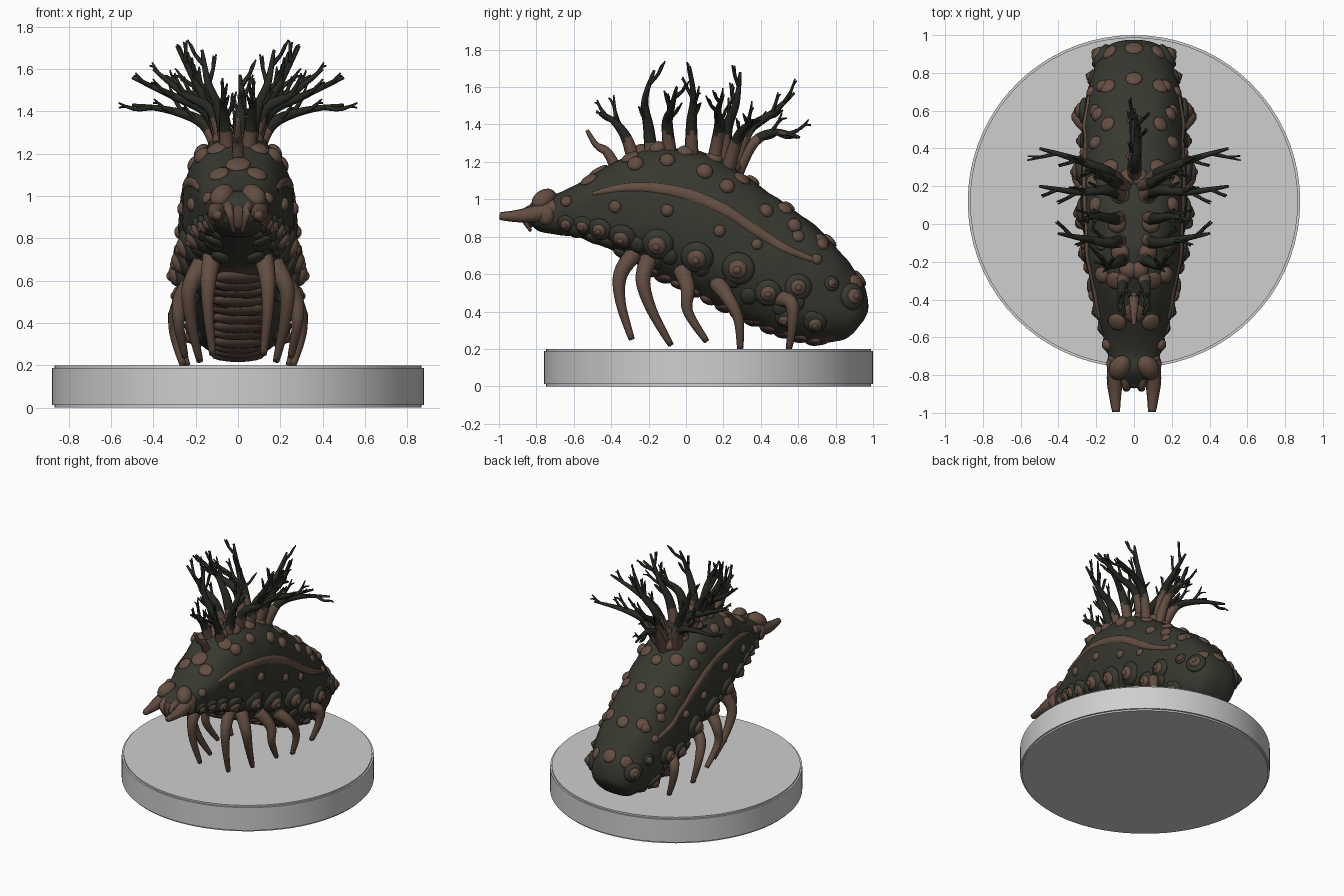
import bpy, bmesh, math, random
from mathutils import Vector, Matrix, noise
from mathutils.bvhtree import BVHTree

random.seed(4)
cube = bpy.data.objects.get("Cube")
if cube:
    bpy.data.objects.remove(cube)


def material(name, r, g, b):
    m = bpy.data.materials.new(name)
    m.use_nodes = True
    m.diffuse_color = (r, g, b, 1)
    m.node_tree.nodes["Principled BSDF"].inputs["Base Color"].default_value = (r, g, b, 1)
    return m


HIDE, BROWN, TWIG, BELLY, STONE = range(5)
MATS = [material("dark_olive_hide", .038, .040, .029),
        material("warm_brown", .125, .076, .054),
        material("blackish_green", .020, .023, .016),
        material("deep_brown", .085, .052, .038),
        material("pale_grey", .62, .62, .62)]


def finish(bm, name):
    bmesh.ops.recalc_face_normals(bm, faces=bm.faces)
    mesh = bpy.data.meshes.new(name)
    for m in MATS:
        mesh.materials.append(m)
    bm.to_mesh(mesh)
    bm.free()
    mesh.shade_smooth()
    ob = bpy.data.objects.new(name, mesh)
    bpy.context.collection.objects.link(ob)
    return ob


def smooth(keys, steps):
    """Catmull-Rom samples through tuples of any length."""
    keys = [Vector(k) for k in keys]
    out = []
    for i in range(len(keys) - 1):
        a, b = keys[max(i - 1, 0)], keys[i]
        c, d = keys[i + 1], keys[min(i + 2, len(keys) - 1)]
        for s in range(steps):
            t = s / steps
            out.append(b + (c - a) * (t / 2) + (2 * a - 5 * b + 4 * c - d) * (t * t / 2)
                       + (3 * b - a - 3 * c + d) * (t ** 3 / 2))
    return out + [keys[-1]]


def skin(bm, rings, mat):
    rows = [[bm.verts.new(p) for p in ring] for ring in rings]
    n = len(rows[0])
    faces = [bm.faces.new((p[i], p[(i + 1) % n], q[(i + 1) % n], q[i]))
             for p, q in zip(rows, rows[1:]) for i in range(n)]
    faces += [bm.faces.new(rows[0]), bm.faces.new(rows[-1])]
    for f in faces:
        f.material_index = mat(f.calc_center_median()) if callable(mat) else mat


def tube(bm, keys, r0, r1, mat, steps=5, sides=8):
    pts = smooth(keys, steps)
    rings = []
    for i, p in enumerate(pts):
        d = pts[min(i + 1, len(pts) - 1)] - pts[max(i - 1, 0)]
        u = d.cross(Vector((.3, 1, .1)) if abs(d.normalized().y) < .8 else Vector((1, .1, .2))).normalized()
        v = d.cross(u).normalized()
        r = r0 + (r1 - r0) * i / (len(pts) - 1)
        rings.append([p + r * (u * math.cos(a) + v * math.sin(a))
                      for a in (math.tau * k / sides for k in range(sides))])
    skin(bm, rings, mat)


def blob(bm, pos, normal, size, mat):
    rot = Vector(normal).to_track_quat('Z', 'Y').to_matrix().to_4x4()
    made = bmesh.ops.create_uvsphere(bm, u_segments=14, v_segments=8, radius=1,
                                     matrix=Matrix.Translation(pos) @ rot @ Matrix.Diagonal((*size, 1)))
    for f in {f for v in made["verts"] for f in v.link_faces}:
        f.material_index = mat


# Round base slab
bm = bmesh.new()
bmesh.ops.create_cone(bm, cap_ends=True, segments=72, radius1=.88, radius2=.88, depth=.2,
                      matrix=Matrix.Translation((0, .12, .1)))
rim = [e for e in bm.edges if abs(e.verts[0].co.z - e.verts[1].co.z) < .01]
bmesh.ops.bevel(bm, geom=rim, offset=.012, segments=2, affect='EDGES')
for f in bm.faces:
    f.material_index = STONE
base = finish(bm, "base_slab")
bpy.context.view_layer.objects.active = base
base.select_set(True)
bpy.ops.object.shade_smooth_by_angle(angle=math.radians(40))
base.select_set(False)

# Grub body: back point (y, z), belly point (y, z), half width
SECTIONS = [(-.85, .96, -.84, .87, .07), (-.78, 1.02, -.78, .83, .12), (-.68, 1.04, -.67, .81, .145),
            (-.55, 1.1, -.52, .78, .18), (-.38, 1.2, -.36, .71, .22), (-.2, 1.27, -.2, .61, .255),
            (0, 1.27, 0, .52, .27), (.2, 1.21, .13, .45, .275), (.45, 1.03, .35, .34, .275),
            (.62, .92, .47, .29, .265), (.78, .77, .58, .26, .25), (.89, .64, .66, .24, .225),
            (.955, .53, .74, .235, .19), (.975, .42, .84, .25, .14), (.95, .35, .89, .28, .06)]
rings = []
for ty, tz, by, bz, hw in ((*s,) for s in [list(v) for v in smooth(SECTIONS, 5)]):
    ring = []
    for k in range(44):
        a = math.tau * k / 44
        c, s = math.cos(a), math.sin(a)
        t = .5 + .5 * math.copysign(abs(s) ** .9, s)
        p = Vector((hw * math.copysign(abs(c) ** .8, c), by + (ty - by) * t, bz + (tz - bz) * t))
        out = Vector((c, 0, s))
        lump = noise.noise(Vector((abs(p.x), p.y, p.z)) * 9) * .013
        ring.append(p + out * lump)
    rings.append(ring)


def hide_rule(p):
    floor = .52 - .42 * p.y
    return BELLY if abs(p.x) < .13 and p.z < floor + .1 and -.3 < p.y < .8 and p.z < .66 else HIDE


bm = bmesh.new()
skin(bm, rings, hide_rule)
bmesh.ops.recalc_face_normals(bm, faces=bm.faces)
tree = BVHTree.FromBMesh(bm)
finish(bm, "grub_body")


def on_side(y, z):
    hit = tree.ray_cast(Vector((2, y, z)), Vector((-1, 0, 0)))
    return (hit[0], hit[1]) if hit[0] else tree.find_nearest(Vector((.15, y, z)))[:2]


def on_back(x, y):
    hit = tree.ray_cast(Vector((x, y, 3)), Vector((0, 0, -1)))
    return (hit[0], hit[1]) if hit[0] else tree.find_nearest(Vector((x, y, .5)))[:2]


# Segmented belly ridges
bm = bmesh.new()
for i in range(12):
    y = -.2 + i * .08
    spot = tree.ray_cast(Vector((0, y, -1)), Vector((0, 0, 1)))
    if spot[0]:
        blob(bm, spot[0] + Vector((0, 0, .012)), spot[1], (.13, .047, .03), BELLY)
blob(bm, (0, .72, .255), (0, .2, -1), (.06, .06, .035), BROWN)
finish(bm, "belly_ridges")

# Warts: raised hide mounds with brown domes, mirrored
LOWER = [(-.64, .87, .035), (-.55, .86, .04), (-.46, .84, .045), (-.34, .8, .055), (-.15, .76, .062),
         (.06, .69, .064), (.28, .63, .064), (.44, .5, .052), (.6, .53, .052), (.53, .36, .04),
         (.69, .34, .045), (.89, .48, .052), (.78, .55, .03)]
SMALL = [(-.64, .99, .032), (-.38, .96, .034), (-.1, .94, .034), (.18, .83, .032), (.38, .76, .03),
         (.7, .68, .03), (-.27, 1.19, .045), (-.1, 1.21, .042), (.1, 1.15, .045), (.22, 1.07, .042),
         (.43, .94, .04), (.58, .86, .04), (.73, .76, .036)]
bm = bmesh.new()
for y, z, r in LOWER + SMALL:
    p, n = on_side(y, z)
    big = (y, z, r) in LOWER
    for s in (-1, 1):
        pos, nor = Vector((s * p.x, p.y, p.z)), Vector((s * n.x, n.y, n.z))
        if big:
            blob(bm, pos, nor, (r * 1.4, r * 1.4, r * .55), HIDE)
            blob(bm, pos + nor * r * .3, nor, (r * .85, r * .85, r * .6), BROWN)
            blob(bm, pos + nor * r * .8, nor, (r * .35, r * .35, r * .25), BROWN)
        else:
            blob(bm, pos, nor, (r, r, r * .7), BROWN)
# Small hide folds between the lower warts
for i in range(16):
    y = -.6 + i * .085
    p, n = on_side(y, .74 - .36 * max(y + .3, 0) + .03 * (-1) ** i)
    for s in (-1, 1):
        blob(bm, (s * p.x, p.y, p.z), (s * n.x, n.y, n.z), (.045, .05, .022), HIDE)
# Dorsal spots in a centre row and two flanking rows
for x, y, r in [(0, -.47, .06), (0, .36, .04), (0, .55, .038), (0, .77, .046), (0, .93, .05),
                (.09, -.52, .05), (.1, -.3, .05), (.13, .3, .048), (.14, .53, .042), (.14, .73, .045),
                (.13, .91, .045), (.21, .6, .035)]:
    p, n = on_back(x, y)
    for s in ((1, -1) if x else (1,)):
        blob(bm, (s * p.x, p.y, p.z), (s * n.x, n.y, n.z), (r, r, .018), BROWN)
finish(bm, "warts")

# Curved brown band along each flank
bm = bmesh.new()
path = smooth([(-.5, 1.03), (-.36, 1.06), (-.2, 1.065), (0, 1.03), (.2, .95), (.38, .83), (.54, .735), (.7, .67)], 6)
for s in (-1, 1):
    rows = []
    for i, q in enumerate(path):
        w = .03 * math.sin(math.pi * (i + .8) / (len(path) + .6)) ** .4
        row = []
        for k, lift in zip((-1.15, -.7, 0, .7, 1.15), (-.01, .007, .01, .007, -.01)):
            p, n = on_side(q.x + k * w * .3, q.y + k * w)
            p = p + n * lift
            row.append(bm.verts.new((s * p.x, p.y, p.z)))
        rows.append(row)
    for a, b in zip(rows, rows[1:]):
        for k in range(4):
            f = bm.faces.new((a[k], a[k + 1], b[k + 1], b[k]) if s < 0 else (a[k], b[k], b[k + 1], a[k + 1]))
            f.material_index = BROWN
finish(bm, "flank_bands")

# Five pairs of hooked legs
LEGS = [[(.12, -.27, .72), (.14, -.35, .6), (.14, -.35, .45), (.12, -.29, .25)],
        [(.17, -.2, .68), (.23, -.23, .56), (.22, -.18, .4), (.18, -.08, .22)],
        [(.19, -.02, .62), (.27, .01, .52), (.28, .01, .4), (.25, .11, .24)],
        [(.2, .17, .55), (.28, .22, .48), (.3, .28, .36), (.26, .29, .2)],
        [(.2, .48, .47), (.29, .56, .45), (.29, .57, .34), (.24, .55, .2)]]
bm = bmesh.new()
for leg in LEGS:
    for s in (-1, 1):
        tube(bm, [(s * x, y, z) for x, y, z in leg], .05, .016, BROWN, sides=10)
finish(bm, "legs")

# Head: forward horns, brow knobs, cheek lobes and mouth hooks
bm = bmesh.new()
for s in (-1, 1):
    tube(bm, [(s * .08, -.7, .95), (s * .1, -.82, .92), (s * .1, -.91, .91), (s * .095, -.995, .91)], .058, .02, BROWN)
    blob(bm, (s * .075, -.76, 1.0), (s * .3, -.5, 1), (.055, .075, .05), BROWN)
    blob(bm, (s * .11, -.75, .92), (s, -.4, 0), (.05, .06, .035), BROWN)
    tube(bm, [(s * .045, -.78, .96), (s * .04, -.87, .92), (s * .02, -.83, .83)], .032, .008, BROWN)
blob(bm, (0, -.84, .9), (0, -1, 0), (.045, .06, .03), BELLY)
finish(bm, "head_horns")

# Branching dorsal stalks, brown at the root
STALKS = [[(.07, .22, 1.15), (.15, .28, 1.33), (.3, .34, 1.4), (.5, .4, 1.43)],
          [(.06, .15, 1.2), (.14, .18, 1.39), (.3, .17, 1.47), (.5, .2, 1.56)],
          [(.07, .03, 1.2), (.12, .03, 1.4), (.2, .04, 1.54), (.29, .02, 1.71)],
          [(.06, -.08, 1.2), (.12, -.1, 1.4), (.25, -.08, 1.48), (.4, -.05, 1.6)],
          [(.05, -.18, 1.2), (.08, -.2, 1.38), (.14, -.22, 1.53), (.17, -.17, 1.69)],
          [(.05, -.27, 1.18), (.06, -.32, 1.33), (.07, -.39, 1.42), (.08, -.46, 1.46)],
          [(.05, .2, 1.18), (.1, .22, 1.38), (.19, .27, 1.52), (.24, .29, 1.68)],
          [(0, .26, 1.12), (0, .36, 1.3), (0, .48, 1.36), (0, .61, 1.33)],
          [(0, .25, 1.15), (.01, .33, 1.36), (.02, .46, 1.46), (.01, .58, 1.57)]]


def stalk_rule(p):
    return BROWN if p.z < 1.33 + .03 * math.sin(p.y * 40) else TWIG


bm = bmesh.new()
for stalk in STALKS:
    pts = smooth(stalk, 4)
    twigs = []
    for k in (5, 7, 8, 10):
        d = (pts[k + 1] - pts[k]).normalized()
        side = Vector([random.uniform(-1, 1) for _ in "xyz"])
        go = (d + .8 * (side - d * side.dot(d)).normalized() + Vector((.1, 0, .25))).normalized()
        length = random.uniform(.1, .17)
        mid = pts[k] + go * length * .5
        end = mid + (go + Vector((0, 0, .5))).normalized() * length * .5
        fork = mid + (go - side * .4).normalized() * length * .45
        twigs += [([pts[k], mid, end], .014), ([mid, (mid + fork) / 2 + Vector((0, 0, .01)), fork], .009)]
    for s in ((1, -1) if stalk[0][0] else (1,)):
        flip = Vector((s, 1, 1))
        tube(bm, [p * flip for p in pts], .042, .007, stalk_rule, steps=2)
        for keys, r in twigs:
            tube(bm, [p * flip for p in keys], r, .004, TWIG, steps=3, sides=6)
tube(bm, [(0, -.36, 1.14), (0, -.42, 1.25), (0, -.48, 1.29), (0, -.53, 1.37)], .035, .01, BROWN)
for a in range(10):
    x, y = .09 * math.cos(a * math.tau / 10), .26 * math.sin(a * math.tau / 10)
    blob(bm, on_back(x, y)[0], (x, y * .4, .3), (.05, .05, .035), BROWN)
finish(bm, "dorsal_stalks")
